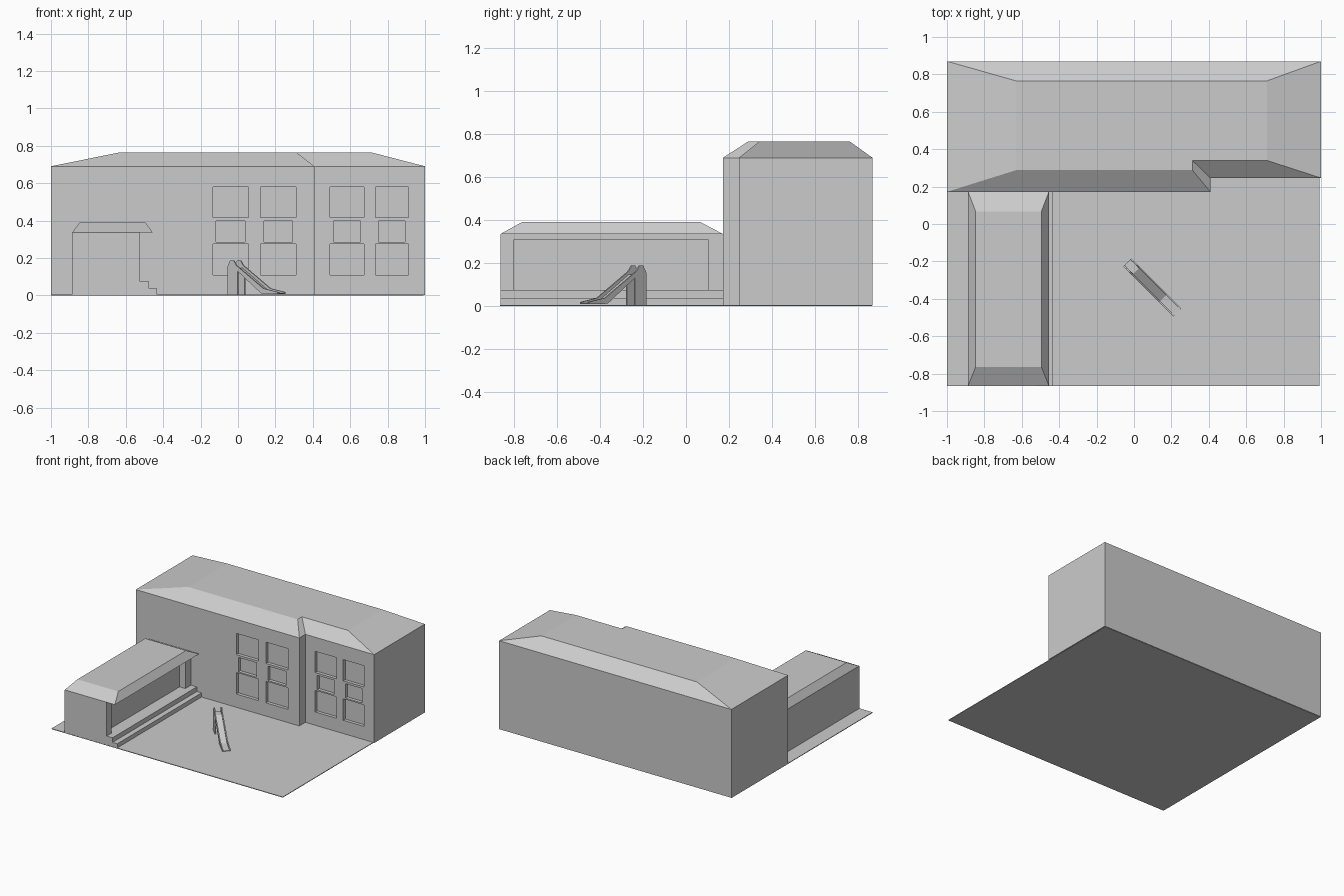
import bpy, bmesh, math
from mathutils import Vector

if "Cube" in bpy.data.objects:
    bpy.data.objects.remove(bpy.data.objects["Cube"])


def mesh_object(name, bm):
    bmesh.ops.recalc_face_normals(bm, faces=bm.faces)
    me = bpy.data.meshes.new(name)
    bm.to_mesh(me)
    bm.free()
    ob = bpy.data.objects.new(name, me)
    bpy.context.collection.objects.link(ob)
    return ob


def add_loft(bm, rings):
    """Closed solid through matching rings of points."""
    vs = [[bm.verts.new(p) for p in r] for r in rings]
    n = len(vs[0])
    for a, b in zip(vs, vs[1:]):
        for i in range(n):
            j = (i + 1) % n
            bm.faces.new((a[i], a[j], b[j], b[i]))
    bm.faces.new(vs[0][::-1])
    bm.faces.new(vs[-1])


def loft(name, rings):
    bm = bmesh.new()
    add_loft(bm, rings)
    return mesh_object(name, bm)


def rect(x0, x1, y0, y1, z):
    return [(x0, y0, z), (x1, y0, z), (x1, y1, z), (x0, y1, z)]


def boxes(name, specs):
    bm = bmesh.new()
    for x0, x1, y0, y1, z0, z1 in specs:
        add_loft(bm, [rect(x0, x1, y0, y1, z0), rect(x0, x1, y0, y1, z1)])
    return mesh_object(name, bm)


def carve(ob, cutter):
    mod = ob.modifiers.new("recess", "BOOLEAN")
    mod.operation = "DIFFERENCE"
    mod.solver = "EXACT"
    mod.object = cutter
    cutter.hide_render = True
    bpy.context.view_layer.objects.active = ob
    bpy.ops.object.modifier_apply(modifier=mod.name)
    bpy.data.objects.remove(cutter)


# Yard slab
boxes("yard", [(-1, 0.992, -0.866, 0.866, 0, 0.005)])

# Main building: stepped footprint with hipped, flat-topped roof
foot = [(-1, 0.172), (0.408, 0.172), (0.408, 0.246), (1, 0.246), (1, 0.87), (-1, 0.87)]
ridge = [(-0.63, 0.288), (0.312, 0.288), (0.312, 0.34), (0.71, 0.34), (0.71, 0.765), (-0.63, 0.765)]
building = loft("main_building", [
    [(x, y, 0.002) for x, y in foot],
    [(x, y, 0.69) for x, y in foot],
    [(x, y, 0.765) for x, y in ridge]])

# Recessed windows: columns of three, the middle one narrower
cuts = []
depth = 0.025
for cx, half, wall in ((-0.04, 0.095, 0.172), (0.215, 0.095, 0.172),
                       (0.583, 0.091, 0.246), (0.823, 0.089, 0.246)):
    for z0, z1, inset in ((0.108, 0.275, 0), (0.286, 0.398, 0.018), (0.415, 0.58, 0)):
        w = half - inset
        cuts.append((cx - w, cx + w, wall - 0.05, wall + depth, z0, z1))
carve(building, boxes("window_cutter", cuts))

# Porch wing with a long recess facing the yard
porch = boxes("porch_wing", [(-0.887, -0.525, -0.865, 0.172, 0.002, 0.336)])
carve(porch, boxes("porch_cutter", [(-0.575, -0.4, -0.803, 0.103, 0.073, 0.31)]))
loft("porch_roof", [rect(-0.887, -0.455, -0.865, 0.172, 0.335),
                    rect(-0.847, -0.495, -0.765, 0.068, 0.39)])

# Two porch steps
steps = [(-0.53, 0.002), (-0.434, 0.002), (-0.434, 0.037), (-0.475, 0.037),
         (-0.475, 0.073), (-0.53, 0.073)]
loft("porch_steps", [[(x, y, z) for x, z in steps] for y in (-0.865, 0.172)])

# Playground slide, laid out along a diagonal
start = Vector((-0.035, -0.206, 0))
along = Vector((1, -1, 0)).normalized()
across = Vector((1, 1, 0)).normalized()


def slide_part(name, profile, a, b):
    loft(name, [[start + along * s + across * t + Vector((0, 0, z)) for s, z in profile]
                for t in (a, b)])


side = [(0, 0.004), (0, 0.155), (0.02, 0.187), (0.045, 0.187), (0.066, 0.16), (0.27, 0.037),
        (0.378, 0.018), (0.378, 0.008), (0.255, 0.01), (0.075, 0.13), (0.075, 0.004)]
bed = [(0, 0.145), (0.065, 0.145), (0.27, 0.018), (0.378, 0.012),
       (0.378, 0.008), (0.262, 0.01), (0.063, 0.137), (0, 0.137)]
for label, sgn in (("left", -1), ("right", 1)):
    slide_part("slide_side_" + label, side, sgn * 0.022, sgn * 0.03)
slide_part("slide_bed", bed, -0.023, 0.023)
